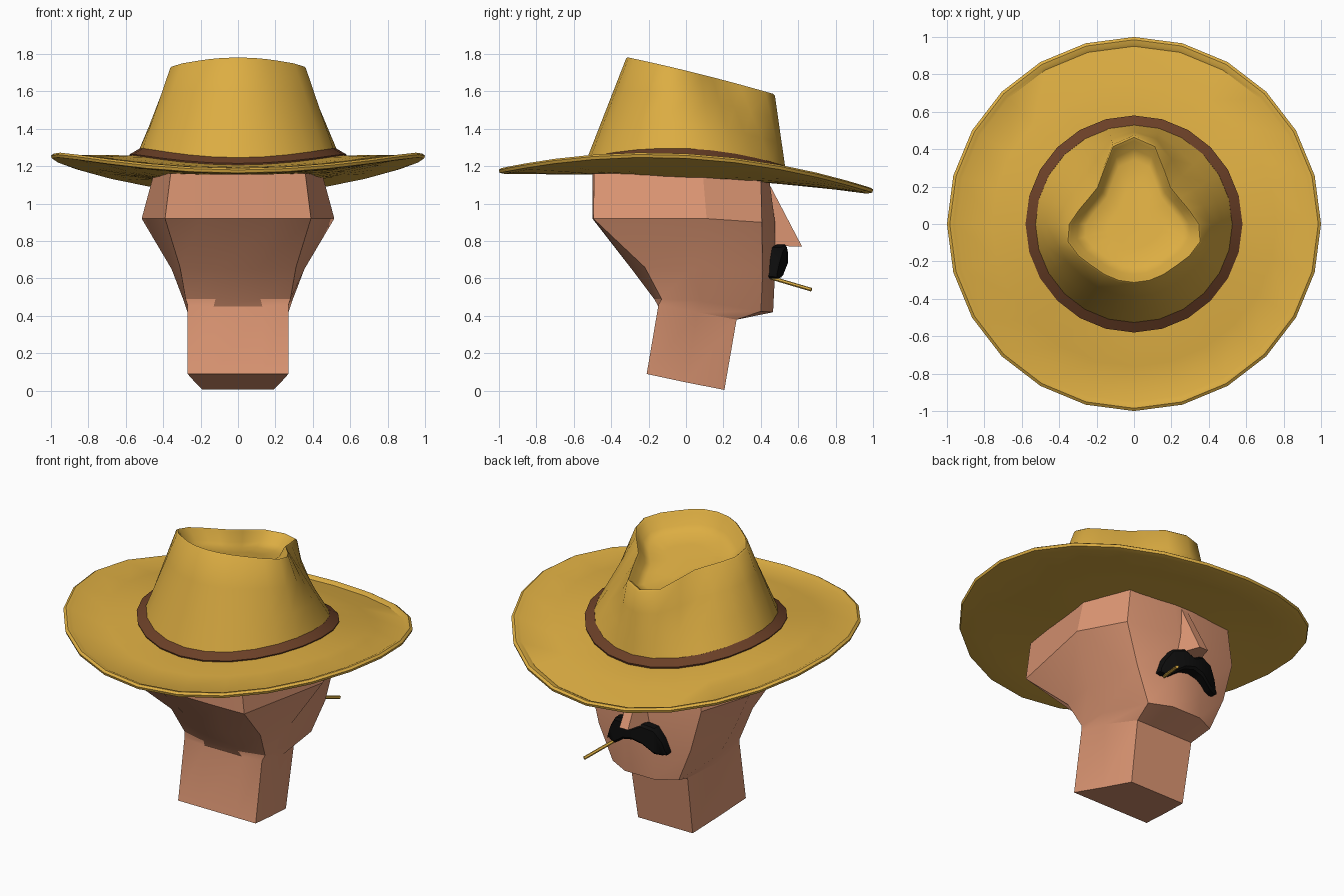
import bpy, bmesh, math
from mathutils import Vector

if "Cube" in bpy.data.objects:
    bpy.data.objects.remove(bpy.data.objects["Cube"])


def material(name, rgb):
    m = bpy.data.materials.new(name)
    m.diffuse_color = (*rgb, 1)
    m.use_nodes = True
    m.node_tree.nodes["Principled BSDF"].inputs["Base Color"].default_value = m.diffuse_color
    return m


STRAW = material("straw_yellow", (0.72, 0.42, 0.055))
BROWN = material("leather_brown", (0.145, 0.05, 0.02))
SKIN = material("skin", (0.73, 0.31, 0.175))
BLACK = material("black_hair", (0.004, 0.004, 0.004))
SEG = 24


def loft(name, loops, mat, angle, cap_start=False, cap_end=False):
    """Skin a list of equal-length closed loops."""
    bm = bmesh.new()
    rows = [[bm.verts.new(p) for p in loop] for loop in loops]
    n = len(rows[0])
    for a, b in zip(rows, rows[1:]):
        for i in range(n):
            j = (i + 1) % n
            bm.faces.new((a[i], a[j], b[j], b[i]))
    if cap_start:
        bm.faces.new(rows[0][::-1])
    if cap_end:
        bm.faces.new(rows[-1])
    bmesh.ops.remove_doubles(bm, verts=bm.verts, dist=1e-5)
    me = bpy.data.meshes.new(name)
    bm.to_mesh(me)
    bm.free()
    me.materials.append(mat)
    ob = bpy.data.objects.new(name, me)
    bpy.context.collection.objects.link(ob)
    bpy.ops.object.select_all(action='DESELECT')
    ob.select_set(True)
    bpy.context.view_layer.objects.active = ob
    bpy.ops.object.shade_smooth_by_angle(angle=math.radians(angle))
    return ob


def ring(r, height):
    """Loop of radius r; height is a function of the direction cosines."""
    out = []
    for i in range(SEG):
        a = 2 * math.pi * i / SEG
        c, s = math.cos(a), math.sin(a)
        out.append((r * c, r * s, height(c, s)))
    return out


# Height rules around the hat: saddle-shaped rim, gentler saddle at the band
def edge(c, s): return 1.1275 - 0.0525 * s + 0.13 * c * c
def under(c, s): return 1.135 - 0.02 * s
def base(c, s): return 1.185 - 0.022 * s + 0.07 * c * c
def blend(f, g, t, d=0.0): return lambda c, s: f(c, s) * (1 - t) + g(c, s) * t + d


# Brim with a small rolled lip
loft("hat_brim", [
    ring(0.40, under),
    ring(0.60, blend(under, edge, 0.30, -0.008)),
    ring(0.80, blend(under, edge, 0.66, -0.014)),
    ring(0.965, blend(under, edge, 1, -0.022)),
    ring(0.995, blend(under, edge, 1, -0.016)),
    ring(1.0, edge),
    ring(0.985, blend(under, edge, 1, 0.010)),
    ring(0.965, blend(under, edge, 1, 0.006)),
    ring(0.95, blend(under, edge, 1, -0.002)),
    ring(0.76, blend(base, edge, 0.5, 0.002)),
    ring(0.56, base),
    ring(0.50, base),
], STRAW, 35)

# Hat band
loft("hat_band", [
    ring(0.575, blend(base, base, 0, -0.01)),
    ring(0.58, blend(base, base, 0, 0.008)),
    ring(0.525, blend(base, base, 0, 0.04)),
    ring(0.50, blend(base, base, 0, 0.035)),
], BROWN, 35)

# Crown: round base rising to a teardrop rim, with a sunken top
TEAR = [.32, .32, .32, .325, .35, .375, .355, .31, .285, .283, .335, .44, .475]


def teardrop(scale, drop):
    out = []
    for i in range(SEG):
        a = 2 * math.pi * i / SEG
        deg = math.degrees(math.asin(max(-1, min(1, math.sin(a)))))
        r = TEAR[round((deg + 90) / 15)]
        x, y = r * math.cos(a) * scale, r * math.sin(a) * scale
        z = 1.785 - 0.25 * (y + 0.33) + 0.05 * (y + 0.33) * (0.47 - y)
        out.append((x, y, z - drop))
    return out


foot = ring(0.53, blend(base, base, 0, 0.03))
rim = teardrop(1, 0.008)
mids = [[Vector(a).lerp(Vector(b), t) for a, b in zip(foot, rim)] for t in (0.33, 0.67)]
loft("hat_crown", [foot, *mids, rim, teardrop(0.975, 0), teardrop(0.94, 0.012),
                   teardrop(0.84, 0.07), teardrop(0.72, 0.095), teardrop(0.4, 0.10)],
     STRAW, 40, cap_end=True)


# Head and neck: half loops (back centre to front centre), mirrored in x
def mirrored(half):
    return [Vector(p) for p in half] + [Vector((-x, y, z)) for x, y, z in reversed(half)]


HEAD = [
    [(.13, -.21, .09), (.27, -.21, .09), (.23, 0, .045), (.19, .205, .005), (.07, .205, .005)],
    [(.13, -.147, .45), (.27, -.147, .46), (.27, .06, .42), (.20, .27, .38), (.09, .27, .38)],
    [(.12, -.17, .49), (.28, -.13, .49), (.29, .08, .48), (.23, .40, .425), (.10, .465, .42)],
    [(.10, -.29, .65), (.31, -.22, .66), (.355, .02, .65), (.32, .41, .64), (.10, .475, .62)],
    [(.20, -.5, .92), (.39, -.495, .92), (.515, .11, .92), (.39, .405, .90), (.07, .475, .90)],
    [(.20, -.5, 1.16), (.36, -.49, 1.16), (.45, .09, 1.16), (.36, .40, 1.14), (.07, .445, 1.13)],
]
loft("head", [mirrored(h) for h in HEAD], SKIN, 25, cap_start=True, cap_end=True)

# Nose wedge
loft("nose", [
    mirrored([(.035, .40, 1.10), (.022, .45, 1.095)]),
    mirrored([(.085, .45, .775), (.03, .62, .77)]),
], SKIN, 20, cap_start=True, cap_end=True)

# Moustache: drooping outline bowed around the face
OUTLINE = [(.0, .75), (.05, .782), (.12, .765), (.175, .70), (.205, .62),
           (.185, .60), (.15, .605), (.08, .655), (.0, .67)]
tops, bottoms = OUTLINE[:5], OUTLINE[5:][::-1]
bottoms.append((.205, .61))


def slice_at(x, z0, z1):
    front = 0.545 - 1.4 * x * x
    return [(x, .42, z0), (x, front - .012, z0), (x, front, z0 + .015),
            (x, front, z1 - .015), (x, front - .012, z1), (x, .42, z1)]


half = [slice_at((a[0] + b[0]) / 2, b[1], a[1]) for a, b in zip(tops, bottoms)]
other = [[(-x, y, z) for x, y, z in s] for s in half[:0:-1]]
loft("moustache", other + half, BLACK, 35, cap_start=True, cap_end=True)

# Toothpick in the corner of the mouth
start, end = Vector((.15, .44, .608)), Vector((.24, .67, .54))
axis = (end - start).normalized()
u = axis.orthogonal().normalized()
v = axis.cross(u)
loft("toothpick", [
    [p + 0.01 * (u * math.cos(k * math.pi / 3) + v * math.sin(k * math.pi / 3)) for k in range(6)]
    for p in (start, end)], STRAW, 30, cap_start=True, cap_end=True)

# Consistent outward normals
for ob in bpy.data.objects:
    bm = bmesh.new()
    bm.from_mesh(ob.data)
    if ob.name not in ("hat_brim", "hat_band", "hat_crown"):
        bmesh.ops.recalc_face_normals(bm, faces=bm.faces)
    bm.to_mesh(ob.data)
    bm.free()
